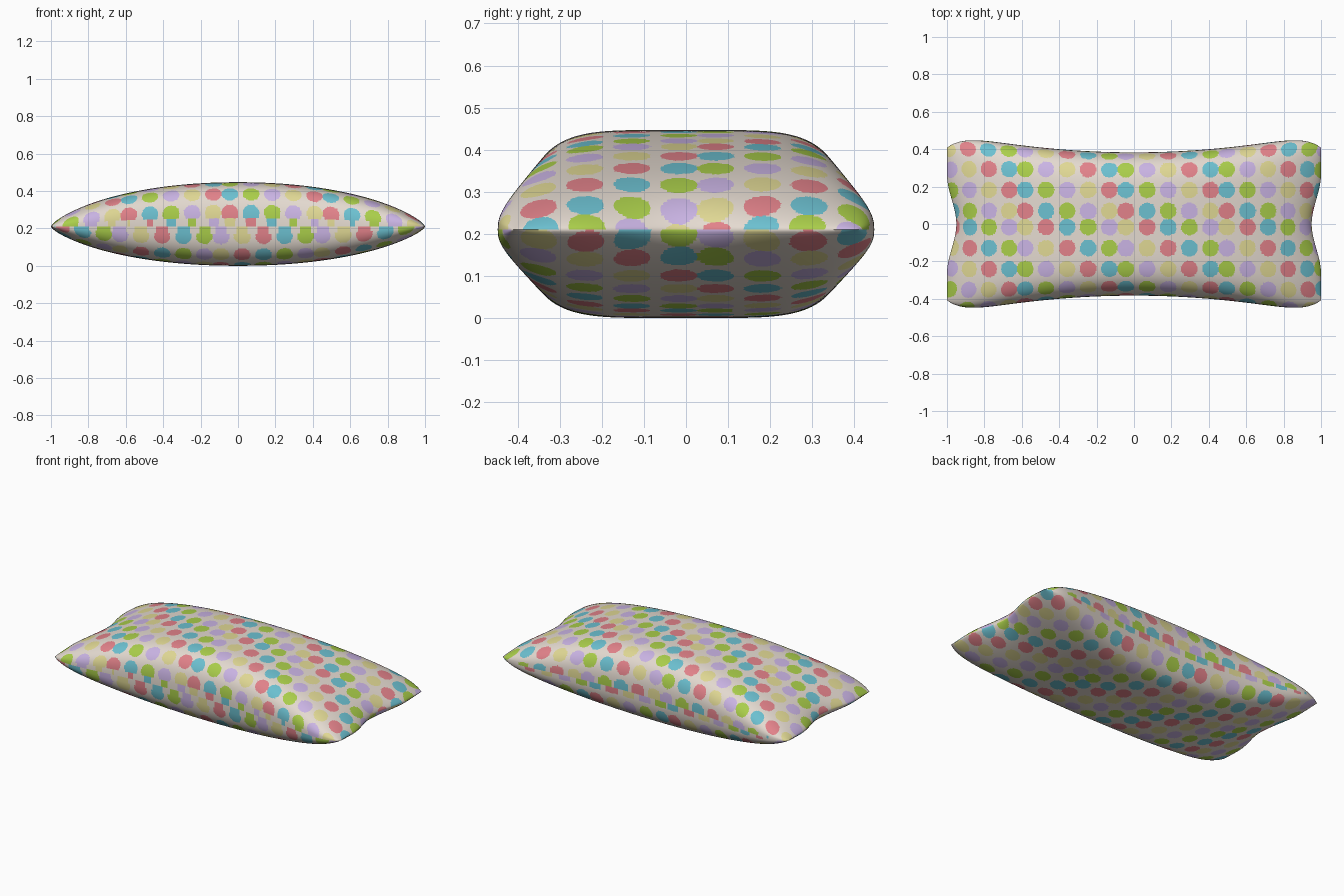
import bpy, bmesh, math

if "Cube" in bpy.data.objects:
    bpy.data.objects.remove(bpy.data.objects["Cube"])

NS, NQ = 300, 140          # cells along the length and the width (both even)
SEAM_Z = 0.21
TILE, STEP, R = 0.535, 0.112, 0.044   # dot pattern: repeat, spacing, radius


def material(name, rgb):
    m = bpy.data.materials.new(name)
    lin = [(c / 12.92 if c <= 0.04045 else ((c + 0.055) / 1.055) ** 2.4)
           for c in (v / 255 for v in rgb)]
    m.diffuse_color = (*lin, 1)
    m.use_nodes = True
    m.node_tree.nodes["Principled BSDF"].inputs["Base Color"].default_value = m.diffuse_color
    return m


MATS = [material("cream cloth", (228, 218, 208)),
        material("red dots", (226, 130, 138)),
        material("cyan dots", (108, 192, 208)),
        material("green dots", (170, 206, 74)),
        material("purple dots", (202, 180, 228)),
        material("yellow dots", (224, 216, 148))]


def point(a, b, rise):
    """Cloth surface: a runs along the length, b across, both -1..1."""
    s = 1.3 * a - 0.3 * a ** 3
    q = 1.4 * b - 0.4 * b ** 3
    s2 = min(s * s, 1.0)
    aq = min(abs(q), 1.0)
    k = min(aq / 0.65, 1.0)
    k = k * k * (3 - 2 * k)
    x = s * (1 - 0.05 * (1 - k) * s2 ** 4)             # pulled-in ends
    y = q * (0.383 + 0.105 * s2 - 0.08 * s2 ** 6)      # waisted sides
    h = max(0, 1 - s2 ** 1.05) ** 0.7 * max(0, 1 - aq ** 5) ** 0.4
    return (x, y, SEAM_Z + rise * h)


def dot(u, v, u0, v0):
    """Nearest dot of the repeating pattern: its centre and grid numbers."""
    def near(w, w0):
        n = math.floor((w - w0 + 0.043) / TILE)
        i = min(4, max(0, round((w - w0 - n * TILE) / STEP)))
        return w0 + n * TILE + i * STEP, n * 5 + i
    (cu, i), (cv, j) = near(u, u0), near(v, v0)
    return cu, cv, i, j


def sheet(bm, rise, u0, v0, shift):
    """One cloth side with its dots cut into the faces."""
    A = [2 * i / NS - 1 for i in range(NS + 1)]
    B = [2 * j / NQ - 1 for j in range(NQ + 1)]
    P = [[point(a, b, rise) for b in B] for a in A]
    U = [[0.0] * (NQ + 1) for _ in A]
    V = [[0.0] * (NQ + 1) for _ in A]
    ci, cj = NS // 2, NQ // 2
    # lengths along the cloth, measured from the middle
    for sgn in (1, -1):
        for d in range(1, ci + 1):
            i = ci + sgn * d
            for j in range(NQ + 1):
                U[i][j] = U[i - sgn][j] + sgn * 0.987 * math.dist(P[i][j], P[i - sgn][j])
        for i in range(NS + 1):
            for d in range(1, cj + 1):
                j = cj + sgn * d
                V[i][j] = V[i][j - sgn] + sgn * math.dist(P[i][j], P[i][j - sgn])
    grid, uv = [], []
    for i in range(NS + 1):
        row, uvrow = [], []
        for j in range(NQ + 1):
            p, u, v = P[i][j], U[i][j], V[i][j]
            if 0 < i < NS and 0 < j < NQ:
                # snap points near a dot's rim onto the rim
                cu, cv, _, _ = dot(u, v, u0, v0)
                d = math.hypot(u - cu, v - cv)
                gu = (U[i + 1][j] - U[i - 1][j]) / 2
                gv = (V[i][j + 1] - V[i][j - 1]) / 2
                if d > 0.01:
                    nu, nv = (u - cu) / d, (v - cv) / d
                    du, dv = (R - d) * nu, (R - d) * nv
                    if abs(du) < 0.45 * gu and abs(dv) < 0.45 * gv:
                        p = point(A[i] + du / gu * 2 / NS, B[j] + dv / gv * 2 / NQ, rise)
                        u, v = u + du, v + dv
            row.append(bm.verts.new(p))
            uvrow.append((u, v))
        grid.append(row)
        uv.append(uvrow)
    for i in range(NS):
        for j in range(NQ):
            ids = [(i, j), (i + 1, j), (i + 1, j + 1), (i, j + 1)]
            if rise < 0:
                ids.reverse()
            f = bm.faces.new([grid[m][n] for m, n in ids])
            u = sum(uv[m][n][0] for m, n in ids) / 4
            v = sum(uv[m][n][1] for m, n in ids) / 4
            cu, cv, m, n = dot(u, v, u0, v0)
            if math.hypot(u - cu, v - cv) < R:
                f.material_index = 1 + (m + n + shift) % 5


bm = bmesh.new()
sheet(bm, 0.237, -0.043, 0.07, 0)     # upper side
sheet(bm, -0.21, -0.09, 0.07, 3)      # lower side
rim = [v for v in bm.verts if v.is_boundary]
bmesh.ops.remove_doubles(bm, verts=rim, dist=1e-5)   # sew the seam

me = bpy.data.meshes.new("pillow")
bm.to_mesh(me)
bm.free()
for m in MATS:
    me.materials.append(m)
pillow = bpy.data.objects.new("pillow", me)
bpy.context.collection.objects.link(pillow)
bpy.context.view_layer.objects.active = pillow
pillow.select_set(True)
bpy.ops.object.shade_smooth_by_angle(angle=math.radians(60))
